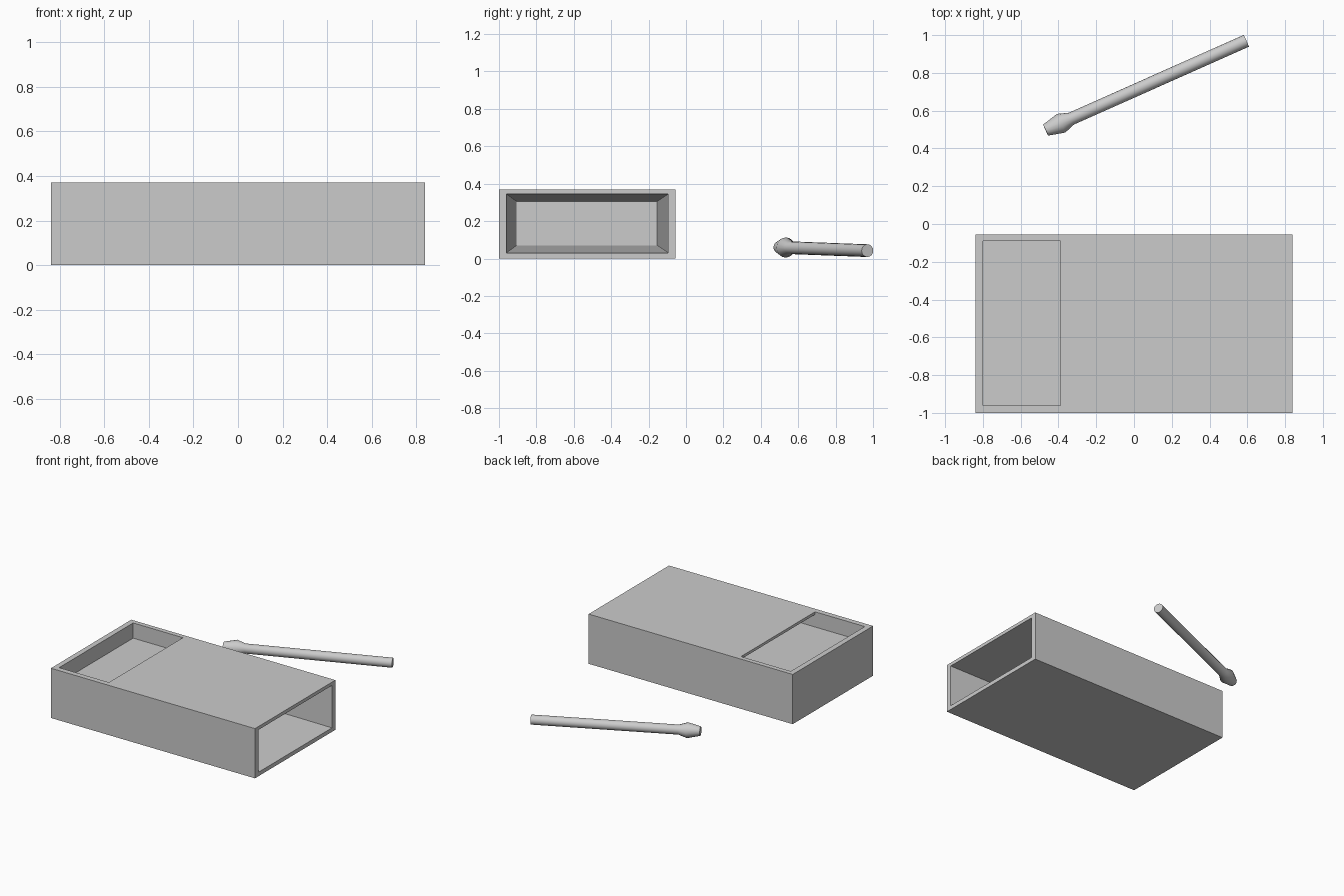
import bpy, bmesh, math
from mathutils import Vector

cube = bpy.data.objects.get("Cube")
if cube:
    bpy.data.objects.remove(cube, do_unlink=True)

grey = bpy.data.materials.new("plain_grey")
grey.use_nodes = True
grey.diffuse_color = (0.6, 0.6, 0.6, 1)
grey.node_tree.nodes["Principled BSDF"].inputs["Base Color"].default_value = (0.6, 0.6, 0.6, 1)


def loft(name, rings):
    """Closed solid through matching rings of points."""
    bm = bmesh.new()
    loops = [[bm.verts.new(p) for p in ring] for ring in rings]
    n = len(loops[0])
    for a, b in zip(loops, loops[1:]):
        for i in range(n):
            j = (i + 1) % n
            bm.faces.new((a[i], a[j], b[j], b[i]))
    bm.faces.new(loops[0][::-1])
    bm.faces.new(loops[-1])
    bmesh.ops.recalc_face_normals(bm, faces=bm.faces)
    mesh = bpy.data.meshes.new(name)
    bm.to_mesh(mesh)
    bm.free()
    mesh.materials.append(grey)
    obj = bpy.data.objects.new(name, mesh)
    bpy.context.collection.objects.link(obj)
    return obj


def section(x, y0, y1, z0, z1):
    return [(x, y0, z0), (x, y1, z0), (x, y1, z1), (x, y0, z1)]


def activate(obj):
    bpy.ops.object.select_all(action="DESELECT")
    obj.select_set(True)
    bpy.context.view_layer.objects.active = obj


def carve(obj, cutter):
    cutter.hide_render = True
    mod = obj.modifiers.new("carve", "BOOLEAN")
    mod.operation = "DIFFERENCE"
    mod.solver = "EXACT"
    mod.object = cutter
    activate(obj)
    bpy.ops.object.modifier_apply(modifier=mod.name)
    bpy.data.objects.remove(cutter, do_unlink=True)


# Box body
box = loft("box_sleeve", [section(x, -1, -0.055, 0, 0.37) for x in (-0.84, 0.84)])

# Tapering hollow open at the +x end
carve(box, loft("hollow_cutter", [
    section(-0.05, -0.905, -0.155, 0.07, 0.305),
    section(0.84, -0.96, -0.095, 0.03, 0.345),
    section(0.94, -0.96, -0.095, 0.03, 0.345)]))

# Tray recess in the top, running a little way under the sleeve lip
profile = [(-0.8, 0.5), (-0.8, 0.257), (-0.15, 0.257),
           (-0.15, 0.35), (-0.39, 0.35), (-0.39, 0.5)]
carve(box, loft("tray_cutter", [[(x, y, z) for x, z in profile] for y in (-0.96, -0.09)]))

# Matchstick: rings of (distance, radius) along a slightly tilted axis
start, end = Vector((-0.468, 0.497, 0.06)), Vector((0.595, 0.97, 0.042))
axis = end - start
turn = axis.to_track_quat("Z", "Y")


def ring(dist, radius, sides=16):
    angles = [2 * math.pi * i / sides for i in range(sides)]
    return [start + turn @ Vector((radius * math.cos(a), radius * math.sin(a), dist))
            for a in angles]


stick = loft("matchstick", [ring(*p) for p in (
    (0, 0.032), (0.09, 0.054), (0.15, 0.034), (axis.length, 0.034))])
activate(stick)
bpy.ops.object.shade_smooth_by_angle(angle=math.radians(40))
